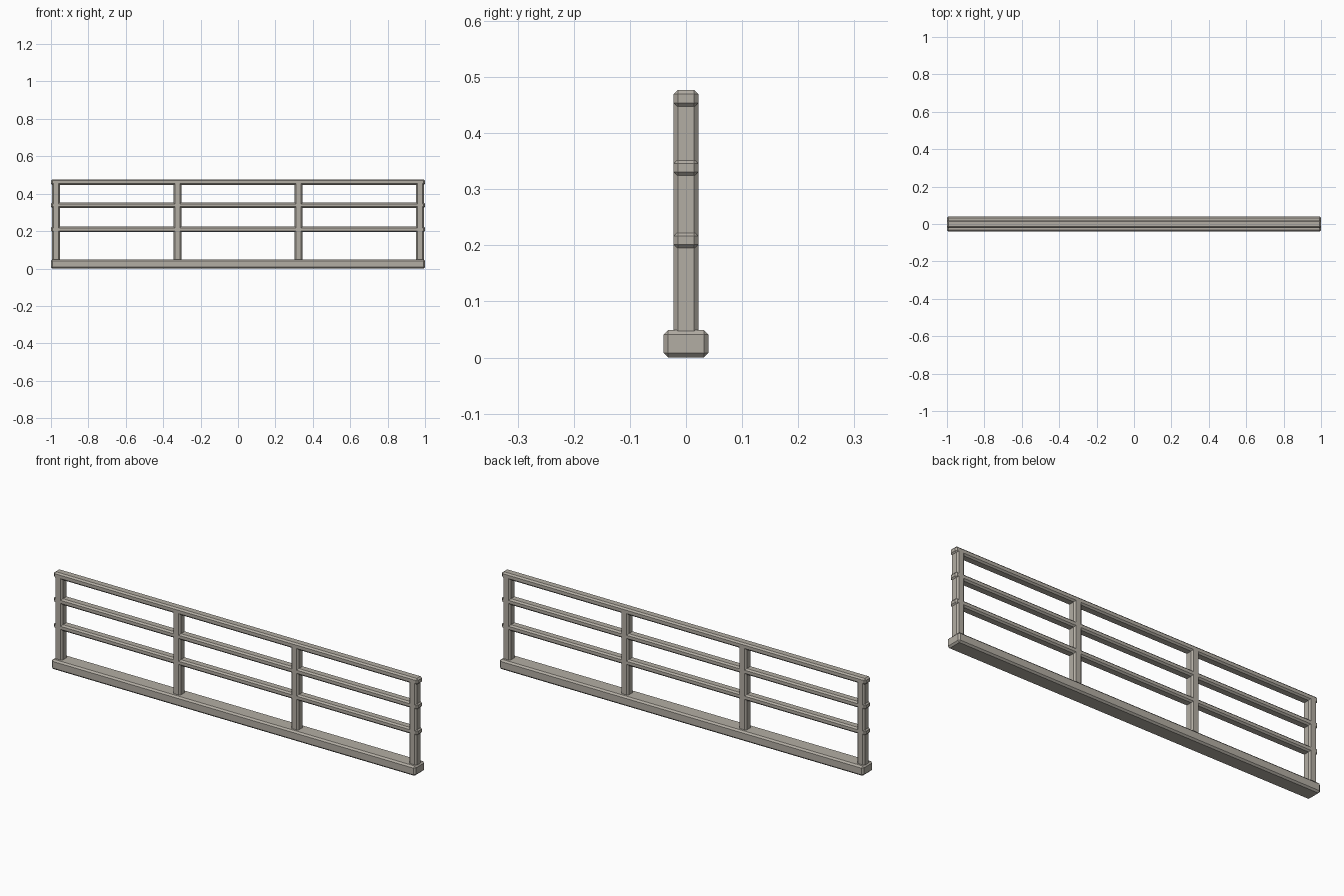
import bpy
import bmesh
from mathutils import Vector

cube = bpy.data.objects.get("Cube")
if cube:
    bpy.data.objects.remove(cube, do_unlink=True)

# Single weathered grey paint
paint = bpy.data.materials.new("warm_grey")
paint.use_nodes = True
COLOUR = (0.45, 0.42, 0.37, 1)
paint.diffuse_color = COLOUR
paint.node_tree.nodes["Principled BSDF"].inputs["Base Color"].default_value = COLOUR


def chamfered_beam(name, low, high, chamfer):
    """Box between two corners with every edge cut flat."""
    low, high = Vector(low), Vector(high)
    size, middle = high - low, (low + high) / 2
    bm = bmesh.new()
    bmesh.ops.create_cube(bm, size=1)
    bmesh.ops.scale(bm, vec=size, verts=bm.verts)
    bmesh.ops.bevel(bm, geom=bm.edges[:], offset=chamfer, segments=1,
                    affect='EDGES', clamp_overlap=True)
    mesh = bpy.data.meshes.new(name)
    bm.to_mesh(mesh)
    bm.free()
    mesh.materials.append(paint)
    obj = bpy.data.objects.new(name, mesh)
    obj.location = middle
    bpy.context.collection.objects.link(obj)
    return obj


HALF = 0.022

# Wide sill along the ground
chamfered_beam("base_beam", (-1, -0.04, 0), (1, 0.04, 0.049), 0.008)

# Three long rails
for name, bottom, top in (("lower_rail", 0.194, 0.224),
                          ("middle_rail", 0.323, 0.353),
                          ("top_rail", 0.446, 0.477)):
    chamfered_beam(name, (-1, -HALF, bottom), (1, HALF, top), 0.0075)

# Four evenly spaced posts, sunk into the sill and the top rail
for i in range(4):
    x = -0.973 + i * 0.6487
    chamfered_beam(f"post_{i + 1}", (x - 0.021, -HALF, 0.02),
                   (x + 0.021, HALF, 0.475), 0.0075)
